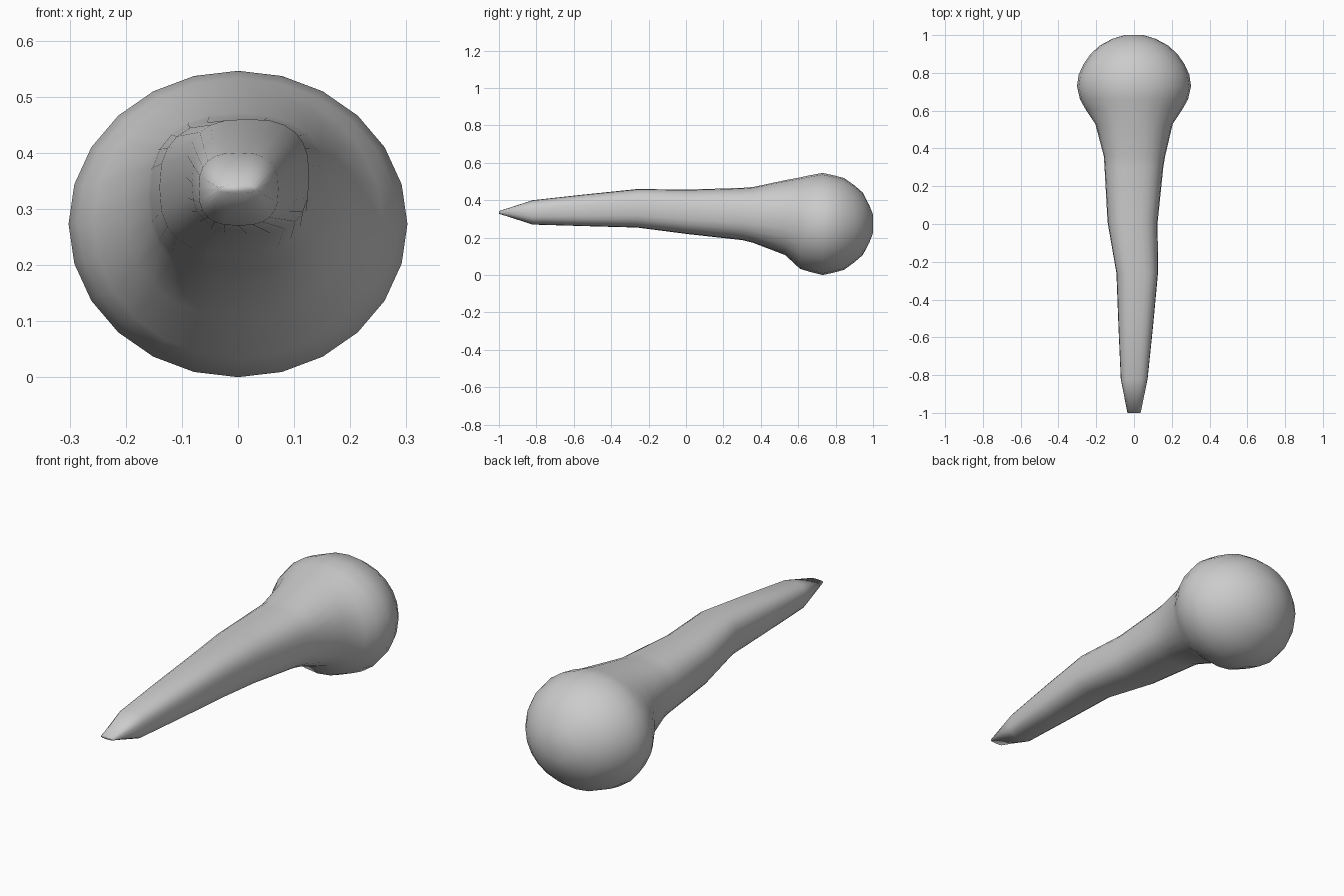
import bpy, bmesh, math

SIDES = 24

# cross-sections along the length: y, left x, right x, bottom z, top z, roundness power
sections = [
    (-1.00, -0.035, 0.035, 0.328, 0.342, 2.4),   # chisel tip
    (-0.82, -0.070, 0.072, 0.270, 0.400, 2.7),
    (-0.55, -0.082, 0.100, 0.262, 0.430, 2.7),
    (-0.26, -0.093, 0.127, 0.254, 0.460, 2.7),
    (0.01, -0.140, 0.125, 0.219, 0.457, 2.6),
    (0.30, -0.156, 0.155, 0.187, 0.466, 2.5),
    (0.36, -0.160, 0.165, 0.172, 0.471, 2.4),
    (0.53, -0.205, 0.205, 0.107, 0.507, 2.2),
    (0.61, -0.258, 0.258, 0.033, 0.522, 2.0),    # head begins
    (0.66, -0.286, 0.286, 0.018, 0.533, 2.0),
    (0.73, -0.302, 0.302, 0.000, 0.546, 2.0),
    (0.79, -0.293, 0.293, 0.013, 0.533, 2.0),
    (0.845, -0.268, 0.268, 0.028, 0.519, 2.0),
    (0.90, -0.230, 0.230, 0.068, 0.480, 2.0),
    (0.945, -0.180, 0.180, 0.107, 0.441, 2.0),
    (0.98, -0.115, 0.115, 0.173, 0.373, 2.0),
    (1.00, -0.050, 0.050, 0.225, 0.323, 2.0),
]


def ring(bm, y, x0, x1, z0, z1, power):
    """Rounded cross-section fitted to the given extents."""
    verts = []
    for i in range(SIDES):
        a = 2 * math.pi * i / SIDES
        c, s = math.cos(a), math.sin(a)
        x = math.copysign(abs(c) ** (2 / power), c)
        z = math.copysign(abs(s) ** (2 / power), s)
        verts.append(bm.verts.new(((x0 + x1) / 2 + x * (x1 - x0) / 2, y,
                                   (z0 + z1) / 2 + z * (z1 - z0) / 2)))
    return verts


# tapering shaft flowing into a ball head
bm = bmesh.new()
rings = [ring(bm, *s) for s in sections]
for a, b in zip(rings, rings[1:]):
    for i in range(SIDES):
        j = (i + 1) % SIDES
        bm.faces.new((a[i], a[j], b[j], b[i]))
bm.faces.new(rings[0])
bm.faces.new(rings[-1])
bmesh.ops.recalc_face_normals(bm, faces=bm.faces)

mesh = bpy.data.meshes.new("ball_headed_spike")
bm.to_mesh(mesh)
bm.free()
for p in mesh.polygons:
    p.use_smooth = True
spike = bpy.data.objects.new("ball_headed_spike", mesh)
bpy.context.collection.objects.link(spike)
